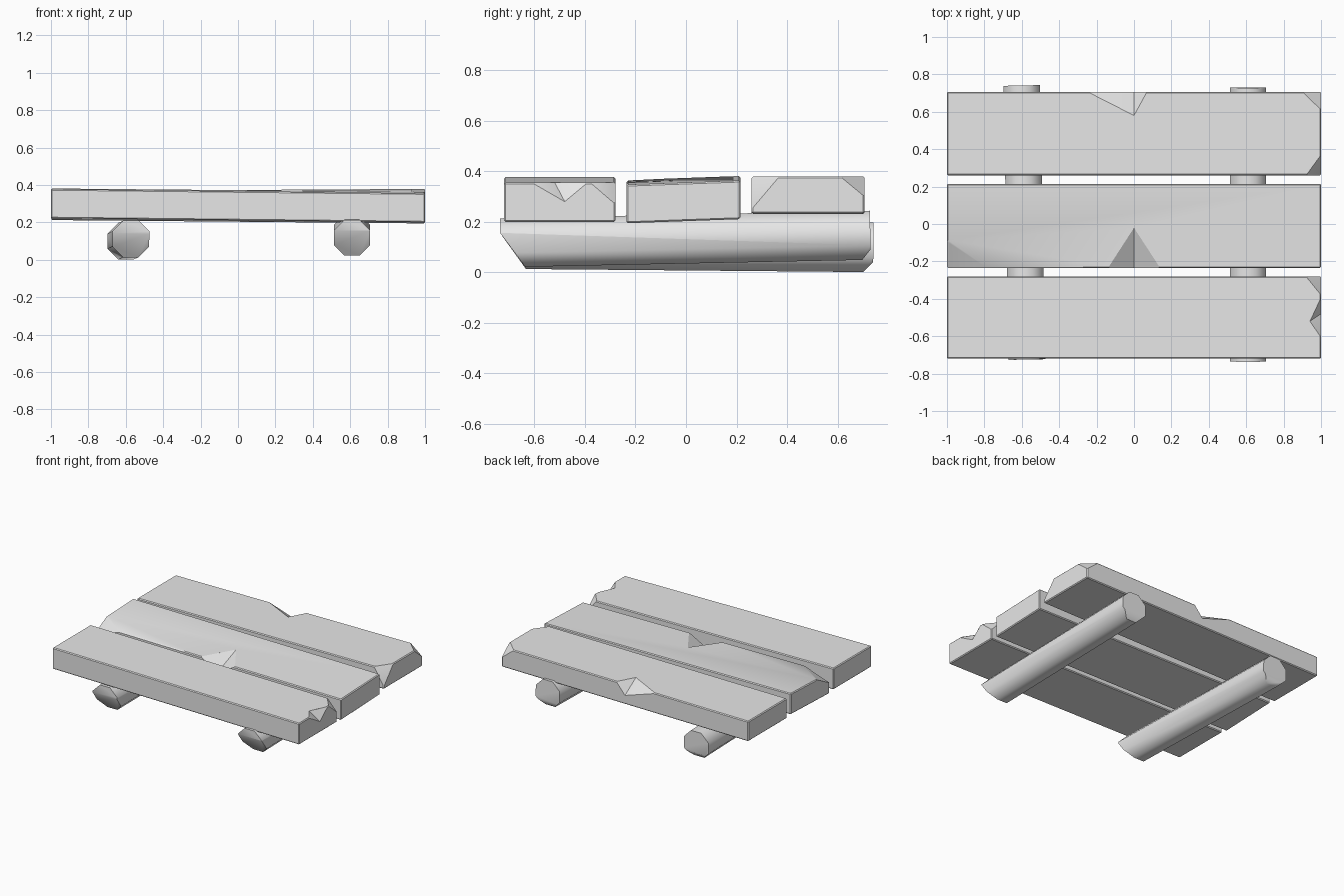
import bpy, bmesh, math
from mathutils import Vector, Matrix

cube = bpy.data.objects.get("Cube")
if cube:
    bpy.data.objects.remove(cube, do_unlink=True)

grey = bpy.data.materials.new("plain grey")
grey.use_nodes = True
grey.diffuse_color = (0.8, 0.8, 0.8, 1)
grey.node_tree.nodes["Principled BSDF"].inputs["Base Color"].default_value = (0.8, 0.8, 0.8, 1)


def make_object(name, bm):
    bmesh.ops.recalc_face_normals(bm, faces=bm.faces[:])
    mesh = bpy.data.meshes.new(name)
    bm.to_mesh(mesh)
    bm.free()
    mesh.materials.append(grey)
    obj = bpy.data.objects.new(name, mesh)
    bpy.context.collection.objects.link(obj)
    return obj


def activate(obj):
    bpy.ops.object.select_all(action='DESELECT')
    obj.select_set(True)
    bpy.context.view_layer.objects.active = obj


def slice_off(bm, points, centre):
    """Remove everything beyond the plane through three points and cap it."""
    a, b, c = map(Vector, points)
    normal = (b - a).cross(c - a).normalized()
    if normal.dot(a - Vector(centre)) < 0:
        normal = -normal
    bmesh.ops.bisect_plane(bm, geom=bm.verts[:] + bm.edges[:] + bm.faces[:],
                           plane_co=a, plane_no=normal, clear_outer=True)
    bmesh.ops.holes_fill(bm, edges=[e for e in bm.edges if e.is_boundary])


def gouge(obj, points):
    """Cut the convex hull of a few points out of a plank."""
    bm = bmesh.new()
    for p in points:
        bm.verts.new(p)
    bmesh.ops.convex_hull(bm, input=bm.verts[:])
    cutter = make_object("chip_cutter", bm)
    cutter.hide_render = True
    mod = obj.modifiers.new("chip", 'BOOLEAN')
    mod.operation = 'DIFFERENCE'
    mod.solver = 'EXACT'
    mod.object = cutter
    activate(obj)
    bpy.ops.object.modifier_apply(modifier=mod.name)
    bpy.data.objects.remove(cutter, do_unlink=True)


def plank(name, y0, y1, base, thick, slope_x, slope_y, corners, chip):
    yc = (y0 + y1) / 2
    bm = bmesh.new()
    bmesh.ops.create_cube(bm, size=2)
    # slightly tilted board
    for v in bm.verts:
        y = y1 if v.co.y > 0 else y0
        z = base + slope_x * v.co.x + slope_y * (y - yc)
        v.co = (v.co.x, y, z + (thick if v.co.z > 0 else 0))
    bmesh.ops.bevel(bm, geom=bm.edges[:], offset=0.006, segments=1,
                    affect='EDGES', profile=0.5)
    # broken corners
    for pts in corners:
        slice_off(bm, pts, (0, yc, base + thick / 2))
    obj = make_object(name, bm)
    gouge(obj, chip)
    activate(obj)
    bpy.ops.object.shade_smooth_by_angle(angle=math.radians(32))


# Planks, front to back
plank("front_plank", -0.72, -0.28, 0.211, 0.156, -0.011, 0.0,
      [[(1, -0.38, 0.356), (1, -0.28, 0.27), (0.92, -0.28, 0.356)]],
      [(1, -0.61, 0.355), (1, -0.39, 0.355), (0.94, -0.52, 0.356),
       (1, -0.48, 0.28), (1.1, -0.5, 0.45)])
plank("middle_plank", -0.235, 0.215, 0.2115, 0.153, -0.009, 0.036,
      [[(-1, -0.08, 0.372), (-1, -0.235, 0.29), (-0.78, -0.235, 0.365)]],
      [(-0.14, -0.235, 0.357), (0.14, -0.235, 0.355), (0, -0.02, 0.364),
       (0, -0.235, 0.28), (0, -0.33, 0.45)])
plank("back_plank", 0.26, 0.707, 0.226, 0.147, 0.007, 0.0,
      [[(1, 0.37, 0.38), (1, 0.26, 0.25), (0.92, 0.26, 0.38)],
       [(1, 0.61, 0.38), (1, 0.707, 0.30), (0.90, 0.707, 0.38)]],
      [(-0.25, 0.707, 0.371), (0.07, 0.707, 0.374), (0, 0.58, 0.373),
       (0, 0.707, 0.29), (-0.08, 0.8, 0.45)])


# Round runners under the planks
def runner(name, front, back, radius, front_cut, back_cut):
    front, back = Vector(front), Vector(back)
    axis = back - front
    mid = (front + back) / 2
    bm = bmesh.new()
    bmesh.ops.create_cone(bm, cap_ends=True, segments=8, radius1=radius,
                          radius2=radius, depth=axis.length)
    # turn a flat side upwards
    bmesh.ops.rotate(bm, verts=bm.verts[:], cent=(0, 0, 0),
                     matrix=Matrix.Rotation(math.radians(22.5), 3, 'Z'))
    turn = axis.to_track_quat('Z', 'Y').to_matrix().to_4x4()
    bmesh.ops.transform(bm, verts=bm.verts[:], matrix=Matrix.Translation(mid) @ turn)
    # angled saw cuts at the ends
    for (ya, za), (yb, zb) in (front_cut, back_cut):
        slice_off(bm, [(0, ya, za), (1, ya, za), (0, yb, zb)], mid)
    obj = make_object(name, bm)
    activate(obj)
    bpy.ops.object.shade_smooth_by_angle(angle=math.radians(46))


runner("left_runner", (0.61, -0.735, 0.117), (0.61, 0.73, 0.147), 0.105,
       [(-0.735, 0.155), (-0.635, 0.02)], [(0.73, 0.09), (0.70, 0.052)])
runner("right_runner", (-0.572, -0.725, 0.112), (-0.60, 0.74, 0.099), 0.106,
       [(-0.725, 0.14), (-0.635, 0.015)], [(0.74, 0.04), (0.70, 0.0)])
